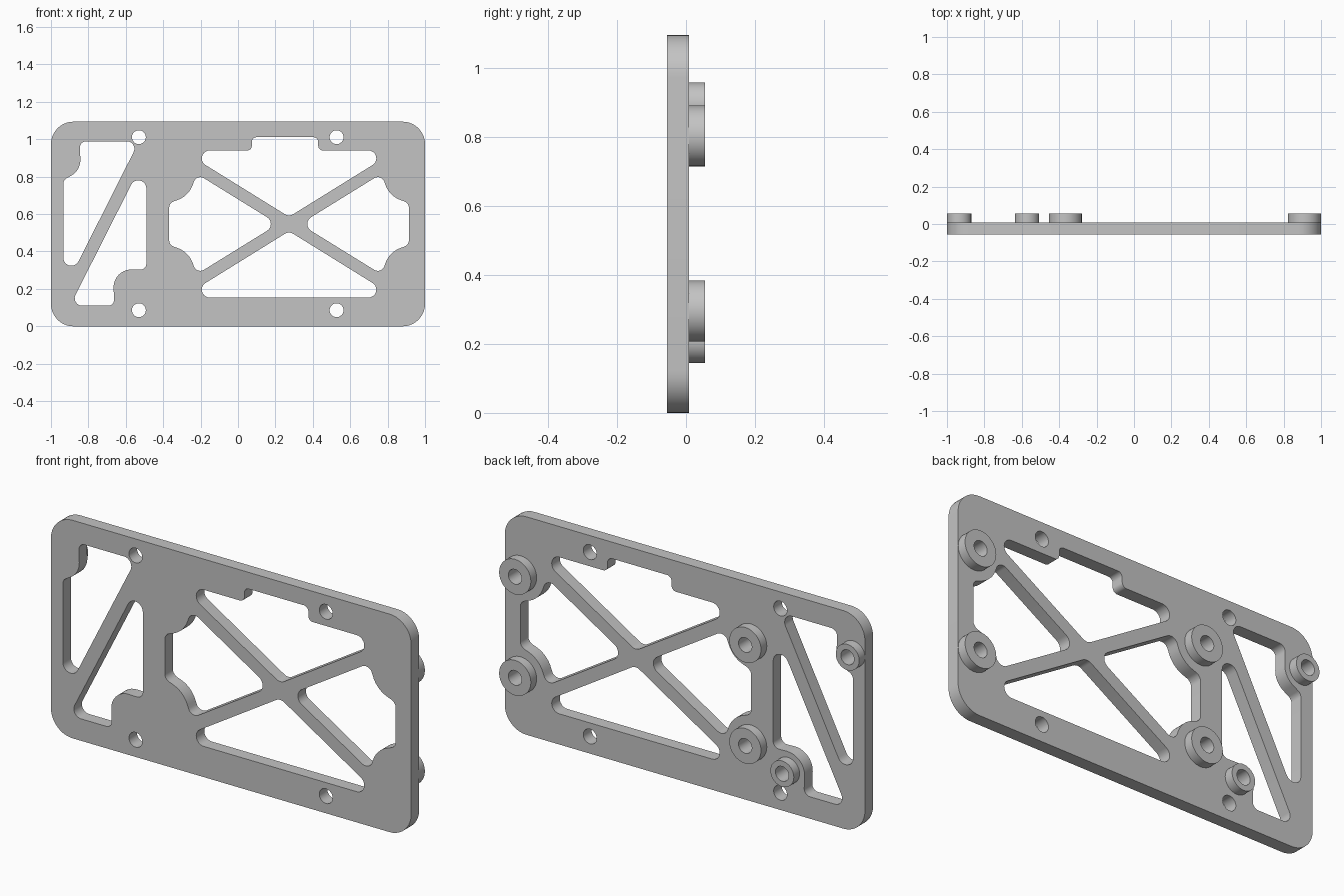
import bpy
from math import sin, cos, tan, pi, radians
from mathutils import Vector, Matrix

cube = bpy.data.objects.get("Cube")
if cube:
    bpy.data.objects.remove(cube, do_unlink=True)

grey = bpy.data.materials.new("light grey")
grey.use_nodes = True
grey.diffuse_color = (0.55, 0.55, 0.55, 1)
grey.node_tree.nodes["Principled BSDF"].inputs["Base Color"].default_value = grey.diffuse_color

FRONT, FACE, BACK = -0.055, 0.009, 0.055   # depths of plate front, plate back, boss rims
HEIGHT = 1.094
SCREW = 0.037


def circle(x, z, r, n=48):
    return [Vector((x + r * cos(2 * pi * i / n), z + r * sin(2 * pi * i / n))) for i in range(n)]


def rounded(corners, steps=10):
    """Closed outline from (x, z, radius) corners, each replaced by a tangent arc."""
    out = []
    for i, (x, z, r) in enumerate(corners):
        p = Vector((x, z))
        a = (Vector(corners[i - 1][:2]) - p).normalized()
        b = (Vector(corners[(i + 1) % len(corners)][:2]) - p).normalized()
        half = a.angle(b) / 2
        centre = p + (a + b).normalized() * r / sin(half)
        start = p + a * r / tan(half) - centre
        end = p + b * r / tan(half) - centre
        sweep = start.angle_signed(end)
        for k in range(steps + 1):
            out.append(centre + Matrix.Rotation(-sweep * k / steps, 2) @ start)
    return out


def slab(name, loops, y0, y1):
    """Upright plate between two depths; loops inside the first one are holes."""
    curve = bpy.data.curves.new(name, "CURVE")
    curve.dimensions = "2D"
    curve.fill_mode = "BOTH"
    curve.extrude = (y1 - y0) / 2
    for loop in loops:
        spline = curve.splines.new("POLY")
        spline.points.add(len(loop) - 1)
        for point, co in zip(spline.points, loop):
            point.co = (co.x, co.y, 0, 1)
        spline.use_cyclic_u = True
    obj = bpy.data.objects.new(name, curve)
    bpy.context.collection.objects.link(obj)
    bpy.ops.object.select_all(action="DESELECT")
    obj.select_set(True)
    bpy.context.view_layer.objects.active = obj
    bpy.ops.object.convert(target="MESH")
    obj = bpy.context.view_layer.objects.active
    obj.data.transform(Matrix.Translation((0, (y0 + y1) / 2, 0)) @ Matrix.Rotation(radians(90), 4, "X"))
    bpy.ops.object.mode_set(mode="EDIT")
    bpy.ops.mesh.select_all(action="SELECT")
    bpy.ops.mesh.remove_doubles(threshold=0.00005)
    bpy.ops.mesh.normals_make_consistent(inside=False)
    bpy.ops.object.mode_set(mode="OBJECT")
    obj.data.materials.clear()
    obj.data.materials.append(grey)
    return obj


def smooth(obj):
    bpy.ops.object.select_all(action="DESELECT")
    obj.select_set(True)
    bpy.context.view_layer.objects.active = obj
    bpy.ops.object.shade_smooth_by_angle(angle=radians(30))


# Plate outline and the four through holes
loops = [rounded([(-1, 0, .12), (1, 0, .12), (1, HEIGHT, .12), (-1, HEIGHT, .12)])]
for x in (-.53, .527):
    for z in (.086, 1.011):
        loops.append(circle(x, z, SCREW))

# Two triangular windows with reliefs around the small bosses
loops.append(rounded([(-.846, .989, .032), (-.841, .835, .096), (-.934, .781, .032),
                      (-.934, .186, .043), (-.529, .989, .04)]))
loops.append(rounded([(-.49, .918, .043), (-.898, .11, .04), (-.661, .11, .032),
                      (-.67, .307, .096), (-.49, .302, .032)]))

# Cross-braced windows, laid out about the crossing point
cx, cz = .273, HEIGHT / 2
side = [(.494, .269, .037), (.536, .15, .134), (.641, .112, .037)]
for s in (-1, 1):
    upper = [(cx + s * u, cz + v, r) for u, v, r in side]
    lower = [(x, 2 * cz - z, r) for x, z, r in reversed(upper)]
    loops.append(rounded([(cx + s * .059, cz, .043)] + upper + lower))

reach, rise, tip = .572, .393, .0385
notch = [(.074, cz + rise, .025), (.074, 1.011, .025), (.429, 1.011, .025), (.429, cz + rise, .025)]
for s, extra in ((1, notch), (-1, [])):
    loops.append(rounded([(cx, cz + s * tip, .043), (cx - reach, cz + s * rise, .042)] + extra
                         + [(cx + reach, cz + s * rise, .042)]))

plate = slab("plate", loops, FRONT, FACE)

# Ring bosses on the back
bosses = [("small_boss_upper", -.935, .892, .065), ("small_boss_lower", -.572, .21, .065)]
for side_name, x in (("right", -.367), ("left", .911)):
    for level, z in (("upper", .802), ("lower", .295)):
        bosses.append((f"large_boss_{level}_{side_name}", x, z, .088))
for name, x, z, r in bosses:
    smooth(slab(name, [circle(x, z, r), circle(x, z, SCREW)], FACE, BACK))

# Blind screw holes sunk into the back of the plate
cutter = slab("screw_hole_cutter", [circle(x, z, SCREW) for _, x, z, _ in bosses], -.03, BACK)
cutter.hide_render = True
cut = plate.modifiers.new("screw_holes", "BOOLEAN")
cut.operation = "DIFFERENCE"
cut.solver = "EXACT"
cut.object = cutter
bpy.context.view_layer.objects.active = plate
bpy.ops.object.modifier_apply(modifier=cut.name)
bpy.data.objects.remove(cutter, do_unlink=True)
smooth(plate)
